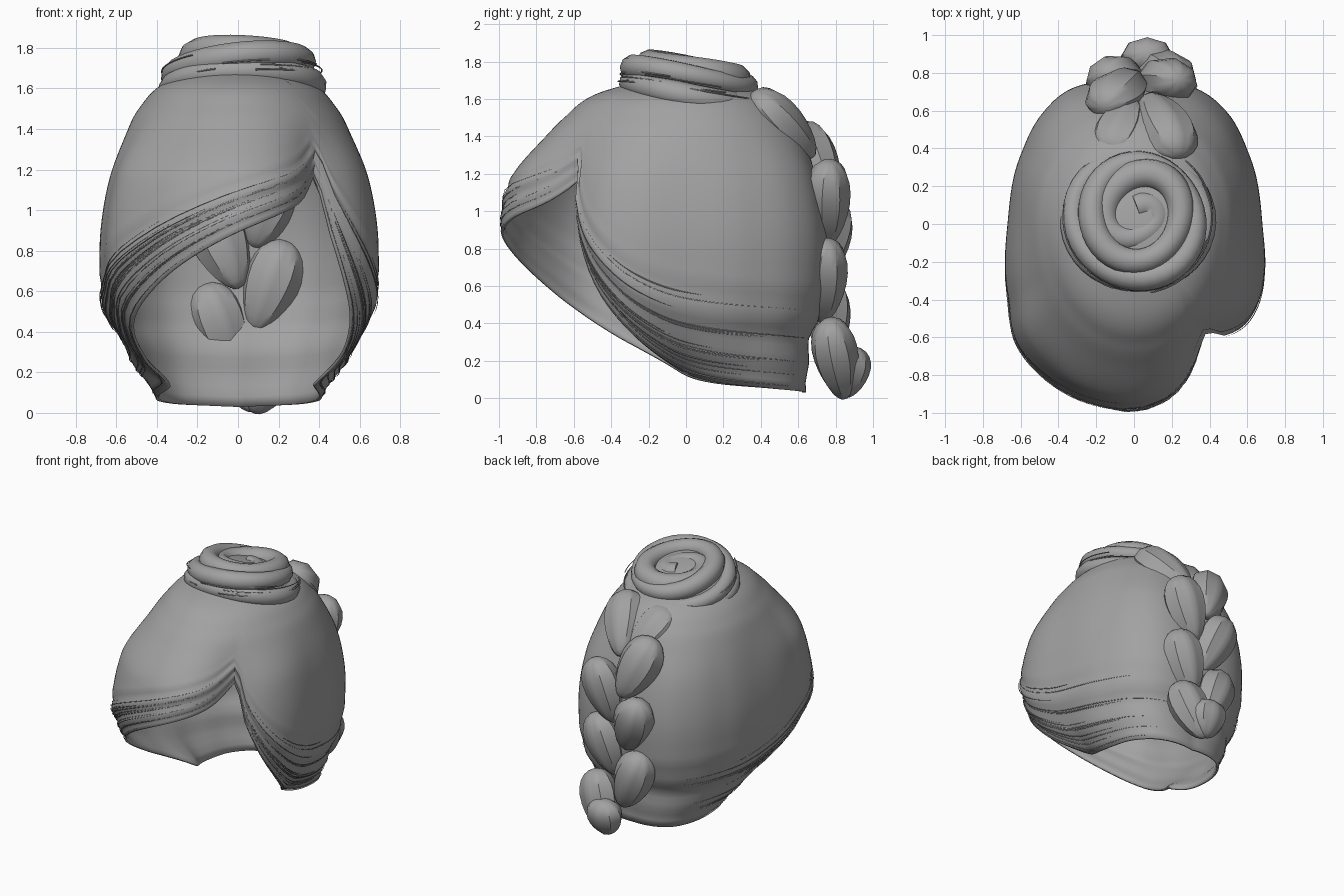
import bpy, bmesh, math, random
from mathutils import Vector, Matrix

random.seed(4)
cube = bpy.data.objects.get("Cube")
if cube:
    bpy.data.objects.remove(cube, do_unlink=True)

GREY = 0.36
mat = bpy.data.materials.new("hair grey")
mat.use_nodes = True
mat.diffuse_color = (GREY, GREY, GREY, 1)
mat.node_tree.nodes["Principled BSDF"].inputs["Base Color"].default_value = (GREY, GREY, GREY, 1)


def interp(table, x):
    """Smooth curve through (x, value) pairs."""
    if x <= table[0][0]:
        return table[0][1]
    for i in range(len(table) - 1):
        (x0, a), (x1, b) = table[i], table[i + 1]
        if x <= x1:
            def slope(k):
                lo, hi = table[max(k - 1, 0)], table[min(k + 1, len(table) - 1)]
                return (hi[1] - lo[1]) / (hi[0] - lo[0])
            h, u = x1 - x0, (x - x0) / (x1 - x0)
            m0, m1 = slope(i) * h, slope(i + 1) * h
            return (a + u * m0 + u * u * (3 * (b - a) - 2 * m0 - m1)
                    + u ** 3 * (2 * (a - b) + m0 + m1))
    return table[-1][1]


def smooth(lo, hi, x):
    u = min(max((x - lo) / (hi - lo), 0), 1)
    return u * u * (3 - 2 * u)


def add_mesh(name, bm, angle=40):
    bmesh.ops.recalc_face_normals(bm, faces=bm.faces)
    me = bpy.data.meshes.new(name)
    bm.to_mesh(me)
    bm.free()
    return add_object(name, me, angle)


def add_object(name, data, angle=None):
    ob = bpy.data.objects.new(name, data)
    bpy.context.collection.objects.link(ob)
    data.materials.append(mat)
    if angle:
        bpy.ops.object.select_all(action='DESELECT')
        ob.select_set(True)
        bpy.context.view_layer.objects.active = ob
        bpy.ops.object.shade_smooth_by_angle(angle=math.radians(angle))
    return ob


def add_curves(name, paths, depth, resolution=2):
    """Tubes along lists of (point, radius)."""
    cu = bpy.data.curves.new(name, 'CURVE')
    cu.dimensions = '3D'
    cu.bevel_depth = depth
    cu.bevel_resolution = resolution
    cu.use_fill_caps = True
    for path in paths:
        sp = cu.splines.new('POLY')
        sp.points.add(len(path) - 1)
        for p, (co, r) in zip(sp.points, path):
            p.co = (*co, 1)
            p.radius = r
        sp.use_smooth = True
    return add_object(name, cu)


# Hair cap: outline and hairline by angle from the front, profile by height
TOP = 1.74
OUTLINE = [(-180, .75), (-155, .79), (-140, .76), (-120, .7), (-90, .67), (-60, .77),
           (-45, .88), (-30, .94), (-15, .99), (0, 1.02), (12, .99), (20, .92), (28, .83),
           (34, .79), (40, .79), (50, .79), (60, .77), (90, .68), (120, .71), (140, .77),
           (155, .79), (180, .75)]
HAIRLINE = [(-180, .03), (-143, .05), (-90, .12), (-58, .29), (-39, .5), (-20, .71),
            (-3, .87), (8, .95), (22, 1.04), (30, 1.13), (33, 1.17), (36, 1.08), (39, .88),
            (51, .54), (68, .27), (90, .13), (143, .05), (180, .03)]
PROFILE = [(.03, .45), (.13, .62), (.25, .8), (.4, .92), (.55, .98), (.8, 1), (1, .975),
           (1.2, .91), (1.4, .8), (1.5, .72), (1.62, .55), (1.7, .25), (TOP, 0)]


def cap_point(deg, t, lift=0):
    """Point on the cap; t runs from the crown (0) to the hairline (1)."""
    a = math.radians(deg)
    s, c = math.sin(a), math.cos(a)
    z = TOP + (interp(HAIRLINE, deg) - TOP) * t ** 1.6
    oval = 1 / math.hypot(s / .68, c / (.9 if c > 0 else .8))
    k = smooth(1.15, 1.55, z)
    size = oval * k + interp(OUTLINE, deg) * (1 - k)
    f = interp(PROFILE, z)
    if z < .8:
        f += max(0, .88 - f) * max(0, -c)
    curl = .02 + (.08 * max(0, -s) + .04 * max(0, s)) * smooth(-.3, .3, c)
    r = size * f - curl * smooth(.84, 1, t)
    r += .006 * math.sin(t * 75) * smooth(.72, .85, t) + lift
    return Vector((r * s, -r * c, z))


COLS, ROWS = 120, 56
bm = bmesh.new()
crown = bm.verts.new((0, 0, TOP))
rings = [[bm.verts.new(cap_point(-180 + 360 * i / COLS, j / ROWS)) for i in range(COLS)]
         for j in range(1, ROWS + 1)]
for i in range(COLS):
    n = (i + 1) % COLS
    bm.faces.new((crown, rings[0][i], rings[0][n]))
    for up, low in zip(rings, rings[1:]):
        bm.faces.new((up[i], low[i], low[n], up[n]))
cap = add_mesh("hair_cap", bm, 50)
shell = cap.modifiers.new("thickness", 'SOLIDIFY')
shell.thickness = .015
shell.offset = -1

# Loose strands combed along the hairline
strands = []
for k in range(40):
    side = random.choice((-1, 1))
    if side < 0:
        start, end = random.uniform(-150, -40), random.uniform(-25, 30)
    else:
        start, end = random.uniform(37, 60), random.uniform(80, 160)
    t = random.uniform(.82, 1)
    lift = random.uniform(.001, .008)
    path = []
    for i in range(25):
        u = i / 24
        path.append((cap_point(start + (end - start) * u, t, lift), math.sin(math.pi * u) + .1))
    strands.append(path)
add_curves("hairline_strands", strands, .003, 0)

# Bun: one rope coiled inward, by number of turns
COIL = [(0, .35), (1, .335), (1.6, .33), (2.2, .26), (3, .22), (3.6, .12), (4.1, .05)]
RISE = [(0, -.1), (1, -.06), (1.6, .01), (2.2, .05), (3, .06), (3.6, .02), (4.1, .03)]
tilt = Matrix.Translation((.02, .04, 1.69)) @ Matrix.Rotation(math.radians(-12), 4, 'X')
rope = []
for i in range(165):
    turn = i / 40
    a = math.tau * turn + 1.2
    r = interp(COIL, turn) + .012 * math.sin(a * 2.3)
    p = Vector((r * math.cos(a), r * math.sin(a), interp(RISE, turn) + .008 * math.sin(a * 1.7)))
    rope.append((tilt @ p, .95 + .2 * smooth(1.8, 3, turn) + .1 * math.sin(a * 1.3)))
add_curves("bun_coil", [rope], .066, 3)

bm = bmesh.new()
bmesh.ops.create_uvsphere(bm, u_segments=32, v_segments=12, radius=1,
                          matrix=tilt @ Matrix.Diagonal((.33, .33, .09, 1)))
add_mesh("bun_core", bm)

# Wisps wrapped around the bun
wisps = []
for k in range(14):
    a0, span = random.uniform(0, math.tau), random.uniform(.6, 1.6)
    r, z = random.uniform(.388, .402), random.uniform(-.1, 0)
    wisps.append([(tilt @ Vector((r * math.cos(a0 + span * i / 12),
                                  r * math.sin(a0 + span * i / 12), z + .02 * i / 12)), 1)
                  for i in range(13)])
add_curves("bun_wisps", wisps, .004, 0)

# Braid: alternating leaf-shaped locks that meet in a downward chevron
SPINE = [(.1, .84), (.3, .78), (.5, .75), (.7, .74), (.9, .76), (1.15, .74),
         (1.35, .64), (1.46, .52), (1.56, .4)]


def add_lock(bm, centre, axis, out, size):
    side = axis.cross(out).normalized()
    out = side.cross(axis).normalized()
    frame = Matrix((side, out, axis)).transposed().to_4x4()
    frame.translation = centre
    new = bmesh.ops.create_uvsphere(bm, u_segments=24, v_segments=12, radius=1)["verts"]
    for v in new:
        x, y, z = v.co
        ridge = 1 + .05 * math.cos(8 * math.atan2(y, x))
        taper = ridge * (1 + .25 * z)
        v.co = frame @ Vector((x * taper * size[0], y * taper * size[1], z * size[2]))


bm = bmesh.new()
LOCKS = 7
for i in range(LOCKS):
    side = 1 if i % 2 == 0 else -1
    z = 1.46 - 1.25 * i / (LOCKS - 1)
    y = interp(SPINE, z)
    rise = Vector((0, interp(SPINE, z + .04) - interp(SPINE, z - .04), .08)).normalized()
    out = Vector((.25 * side, rise.z, -rise.y))
    axis = (rise + Vector((.35 * side, 0, 0)) + out * .1).normalized()
    w = 1 - .08 * i / LOCKS
    add_lock(bm, Vector((.04 + .12 * side, y, z)), axis, out, (.145 * w, .115, .25 * w))
# Lock tucked under the bun, and the braid tail
add_lock(bm, Vector((-.07, .52, 1.47)), Vector((-.3, -.65, .6)).normalized(),
         Vector((-.1, .7, .7)), (.13, .08, .2))
add_lock(bm, Vector((.07, .88, .14)), Vector((0, .2, 1)).normalized(), Vector((0, 1, 0)),
         (.13, .095, .14))
add_mesh("braid", bm)
